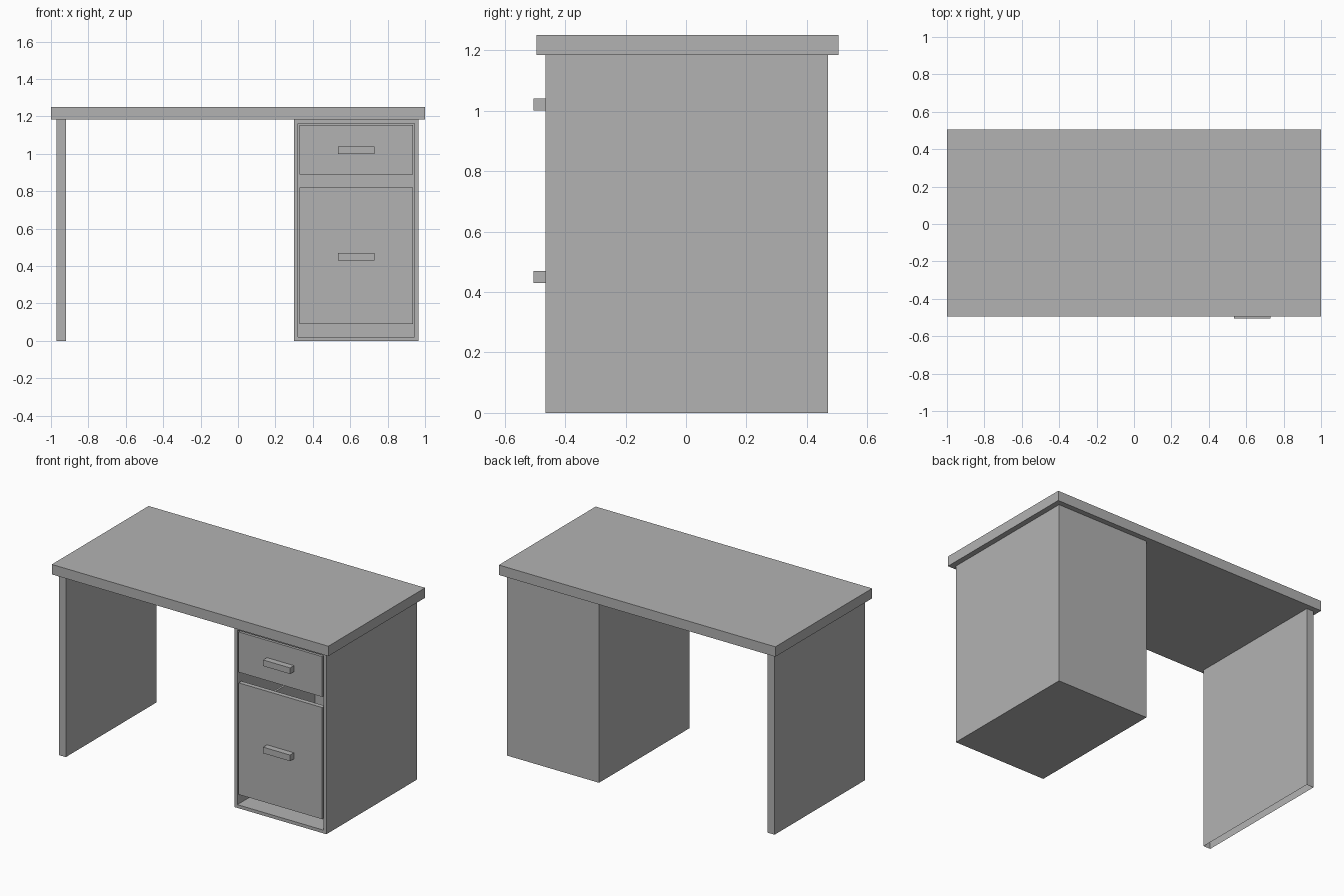
import bpy, bmesh
from mathutils import Vector

if "Cube" in bpy.data.objects:
    bpy.data.objects.remove(bpy.data.objects["Cube"])

grey = bpy.data.materials.new("plain_grey")
grey.diffuse_color = (0.448, 0.448, 0.448, 1)
grey.use_nodes = True
grey.node_tree.nodes["Principled BSDF"].inputs["Base Color"].default_value = grey.diffuse_color


def box(name, lo, hi, open_dir=None, wall=0.0, skip=()):
    """Box from corner to corner. open_dir hollows it from that side,
    skip lists the directions of faces to leave out."""
    lo, hi = Vector(lo), Vector(hi)
    size, mid = hi - lo, (lo + hi) / 2
    bm = bmesh.new()
    bmesh.ops.create_cube(bm, size=1)
    for v in bm.verts:
        v.co = Vector(a * b for a, b in zip(v.co, size)) + mid
    bm.normal_update()

    def facing(d):
        return [f for f in bm.faces if f.normal.dot(Vector(d)) > 0.9]

    if open_dir:
        d = Vector(open_dir)
        f = facing(d)[0]
        bmesh.ops.inset_region(bm, faces=[f], thickness=wall)
        depth = abs(size.dot(d)) - wall
        new = bmesh.ops.extrude_face_region(bm, geom=[f])["geom"]
        if f.is_valid:
            bmesh.ops.delete(bm, geom=[f], context="FACES_ONLY")
        verts = [g for g in new if isinstance(g, bmesh.types.BMVert)]
        bmesh.ops.translate(bm, verts=verts, vec=-d * depth)
        bmesh.ops.recalc_face_normals(bm, faces=bm.faces[:])
    for d in skip:
        bmesh.ops.delete(bm, geom=facing(d), context="FACES_ONLY")
    me = bpy.data.meshes.new(name)
    bm.to_mesh(me)
    bm.free()
    me.materials.append(grey)
    ob = bpy.data.objects.new(name, me)
    bpy.context.collection.objects.link(ob)
    return ob


FRONT, BACK, TOP = -0.465, 0.47, 1.185

# Desk top and left side panel (open underneath)
box("desk_top", (-1, -0.495, TOP), (1, 0.505, 1.25))
box("side_panel", (-0.97, FRONT, 0), (-0.92, BACK, TOP), skip=[(0, 0, -1)])

# Cabinet shell, open to the front, with a slightly thinner top board
shell = box("cabinet", (0.30, FRONT, 0), (0.965, BACK, TOP), (0, -1, 0), 0.03)
for v in shell.data.vertices:
    if 1.1 < v.co.z < 1.18:
        v.co.z = 1.163

# Drawers: front plate, tray behind it, handle
for name, z0, z1, tray_top, handle_z in (
        ("upper", 0.89, 1.153, 1.08, 1.0),
        ("lower", 0.09, 0.82, 0.64, 0.43)):
    box(name + "_drawer_front", (0.33, FRONT, z0), (0.935, FRONT + 0.03, z1))
    box(name + "_drawer_tray", (0.343, FRONT + 0.03, z0), (0.922, 0.30, tray_top),
        (0, 0, 1), 0.02)
    box(name + "_drawer_handle", (0.535, -0.505, handle_z),
        (0.73, FRONT, handle_z + 0.04))
